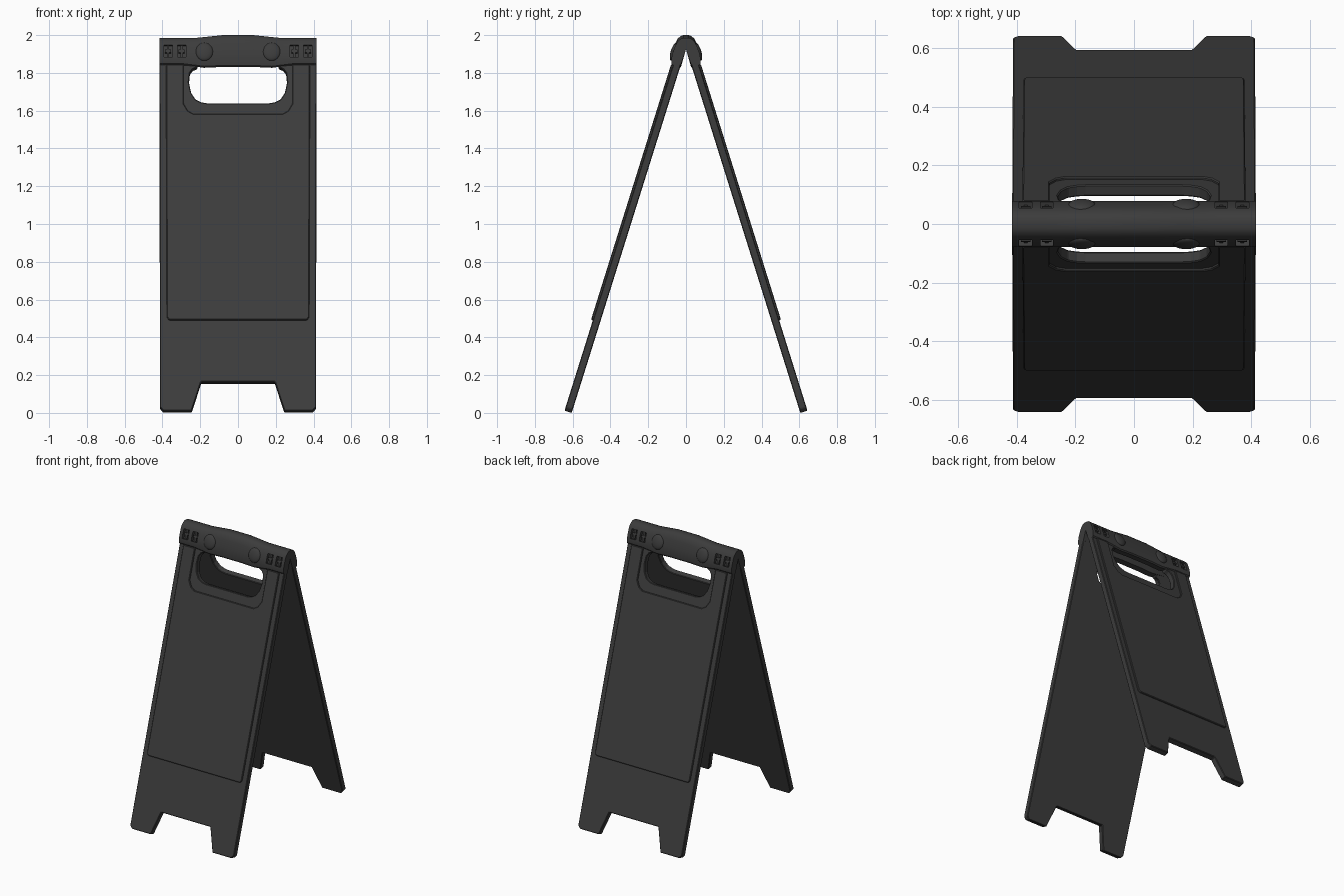
import bpy, bmesh, math
from mathutils import Vector, Matrix

if "Cube" in bpy.data.objects:
    bpy.data.objects.remove(bpy.data.objects["Cube"])

A = math.atan2(0.605, 1.93)          # lean of each panel
S, C = math.sin(A), math.cos(A)

mat = bpy.data.materials.new("dark_plastic")
mat.diffuse_color = (0.045, 0.045, 0.045, 1)
mat.use_nodes = True
mat.node_tree.nodes["Principled BSDF"].inputs["Base Color"].default_value = mat.diffuse_color


def to_world(x, v, w, s):
    """x across, v up along the panel, w outward; s=1 back, s=-1 front."""
    return Vector((x * s, (0.605 - v * S + w * C) * s, v * C + w * S))


def rise(z):
    """Distance along the panel's outer face for a height z."""
    return (z - 0.012) / C


def make(name, bm, smooth=None):
    bmesh.ops.recalc_face_normals(bm, faces=bm.faces)
    me = bpy.data.meshes.new(name)
    bm.to_mesh(me)
    bm.free()
    me.materials.append(mat)
    ob = bpy.data.objects.new(name, me)
    bpy.context.collection.objects.link(ob)
    if smooth:
        activate(ob)
        bpy.ops.object.shade_smooth_by_angle(angle=math.radians(smooth))
    return ob


def activate(ob):
    bpy.ops.object.select_all(action='DESELECT')
    ob.select_set(True)
    bpy.context.view_layer.objects.active = ob


def add_prism(bm, outline, w0, w1, s):
    lo = [bm.verts.new(to_world(x, v, w0, s)) for x, v in outline]
    hi = [bm.verts.new(to_world(x, v, w1, s)) for x, v in outline]
    n = len(outline)
    bm.faces.new(lo)
    bm.faces.new(hi[::-1])
    for i in range(n):
        j = (i + 1) % n
        bm.faces.new((lo[i], lo[j], hi[j], hi[i]))


def mirrored(half):
    """Right half outline (x, z) closed by its mirror image, in panel coordinates."""
    pts = [(x, rise(z) if z > 0.05 else z) for x, z in half]
    return pts + [(-x, v) for x, v in reversed(pts)]


def rect(cx, cv, hx, hv):
    return [(cx - hx, cv - hv), (cx + hx, cv - hv), (cx + hx, cv + hv), (cx - hx, cv + hv)]


def prism(name, outline, w0, w1, s, bevel):
    bm = bmesh.new()
    add_prism(bm, outline, w0, w1, s)
    ob = make(name, bm)
    m = ob.modifiers.new("soft_edges", 'BEVEL')
    m.width = bevel
    m.segments = 1
    activate(ob)
    bpy.ops.object.modifier_apply(modifier=m.name)
    return ob


# Panel outline: foot notch at the bottom, hand hole open towards the top cap
panel_half = [(0.195, 0.165), (0.245, 0.0), (0.395, 0.0), (0.413, 0.02), (0.416, 1.872),
              (0.215, 1.872), (0.215, 1.83), (0.24, 1.82), (0.255, 1.80), (0.26, 1.75),
              (0.248, 1.695), (0.225, 1.66), (0.195, 1.645), (0.165, 1.64)]
# Raised sheet that steps round the hand hole
sheet_half = [(0.365, 0.49), (0.377, 0.505), (0.381, 1.835), (0.375, 1.842), (0.288, 1.842),
              (0.288, 1.635), (0.265, 1.597), (0.235, 1.58)]

for s, side in ((-1, "front"), (1, "back")):
    prism(side + "_panel", mirrored(panel_half), 0, 0.04, s, 0.004)
    prism(side + "_raised_sheet", mirrored(sheet_half), 0.035, 0.05, s, 0.004)

# Top cap: lofted section that swells into the carrying handle in the middle
outer = [(0.070, 1.842), (0.077, 1.85), (0.078, 1.872), (0.071, 1.905), (0.058, 1.94),
         (0.045, 1.965), (0.030, 1.979), (0.015, 1.985)]
inner = [(0.0, 1.925), (0.027, 1.845)]
stations = [(-0.416, 0, 0), (-0.3, 0, 0), (-0.225, 0, 0.6), (-0.18, 0.3, 1), (-0.08, 1, 0.7),
            (0.08, 1, 0.7), (0.18, 0.3, 1), (0.225, 0, 0.6), (0.3, 0, 0), (0.416, 0, 0)]
half = [inner[1]] + outer
section = half + [(-y, z) for y, z in reversed(half)] + [inner[0]]
bm = bmesh.new()
rings = []
for x, up, down in stations:
    rings.append([bm.verts.new((x, y, z + (0.015 * up if z > 1.93 else 0)
                                - (0.015 * down if z < 1.86 else 0))) for y, z in section])
for a, b in zip(rings, rings[1:]):
    for i in range(len(a)):
        j = (i + 1) % len(a)
        bm.faces.new((a[i], a[j], b[j], b[i]))
bm.faces.new(rings[0])
bm.faces.new(rings[-1][::-1])
cap = make("top_handle_cap", bm)

# Clip slots cut into both sides of the cap
slots = [(x, 1.99) for x in (-0.37, -0.298, 0.298, 0.37)]
bm = bmesh.new()
for s in (-1, 1):
    for x, v in slots:
        add_prism(bm, rect(x, v, 0.022, 0.033), 0.036, 0.12, s)
cutter = make("slot_cutter", bm)
cutter.hide_render = True
m = cap.modifiers.new("slots", 'BOOLEAN')
m.object = cutter
m.solver = 'EXACT'
activate(cap)
bpy.ops.object.modifier_apply(modifier=m.name)
bpy.data.objects.remove(cutter)
activate(cap)
bpy.ops.object.shade_smooth_by_angle(angle=math.radians(28))

# Snap clips inside the slots
bm = bmesh.new()
for s in (-1, 1):
    for x, v in slots:
        add_prism(bm, rect(x, v, 0.006, 0.034), 0.03, 0.048, s)
        add_prism(bm, rect(x, v + 0.002, 0.016, 0.008), 0.03, 0.053, s)
make("snap_clips", bm)

# Rounded bosses at both ends of the grip
bm = bmesh.new()
for s in (-1, 1):
    for x in (-0.178, 0.178):
        place = (Matrix.Translation((x, 0.064 * s, 1.912)) @ Matrix.Rotation(A * s, 4, 'X')
                 @ Matrix.Diagonal((0.047, 0.017, 0.05, 1)))
        bmesh.ops.create_uvsphere(bm, u_segments=20, v_segments=12, radius=1, matrix=place)
make("grip_bosses", bm, smooth=40)
